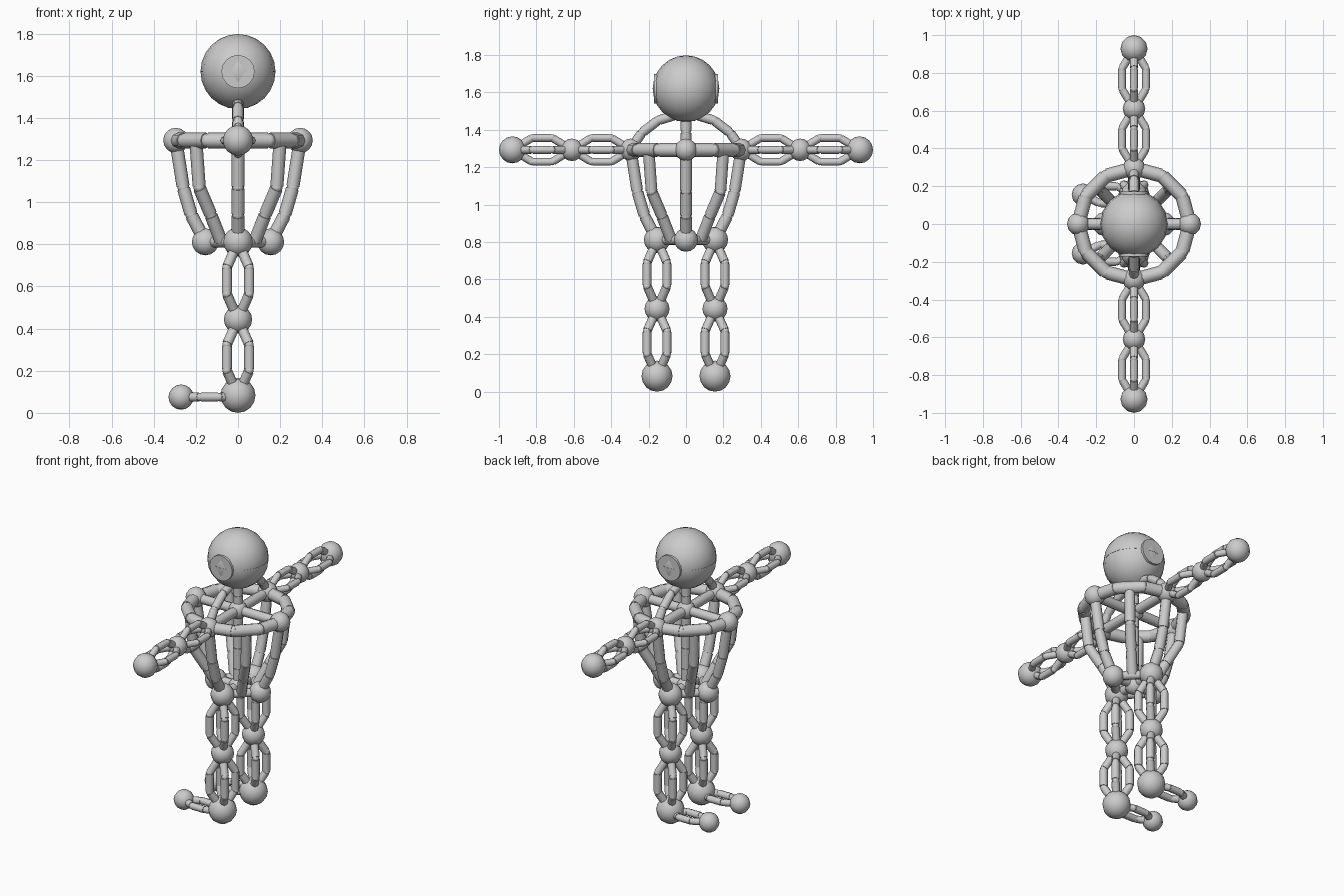
import bpy, bmesh, math
from mathutils import Vector, Matrix

if "Cube" in bpy.data.objects:
    bpy.data.objects.remove(bpy.data.objects["Cube"])

def finish(bm, name, angle=50):
    me = bpy.data.meshes.new(name)
    bm.to_mesh(me)
    bm.free()
    ob = bpy.data.objects.new(name, me)
    bpy.context.collection.objects.link(ob)
    bpy.ops.object.select_all(action='DESELECT')
    ob.select_set(True)
    bpy.context.view_layer.objects.active = ob
    bpy.ops.object.shade_smooth_by_angle(angle=math.radians(angle))
    return ob

def ball(bm, p, r, seg=12, rings=8):
    bmesh.ops.create_uvsphere(bm, u_segments=seg, v_segments=rings, radius=r,
                              matrix=Matrix.Translation(Vector(p)))

def rod(bm, a, b, r, n=8):
    a, b = Vector(a), Vector(b)
    d = b - a
    rot = d.to_track_quat('Z', 'Y').to_matrix().to_4x4()
    bmesh.ops.create_cone(bm, cap_ends=True, segments=n, radius1=r, radius2=r,
                          depth=d.length, matrix=Matrix.Translation((a + b) / 2) @ rot)

def chain(bm, pts, r):
    # rods with small gaps, linked by narrower knuckles
    pts = [Vector(p) for p in pts]
    for a, b in zip(pts, pts[1:]):
        g = (b - a).normalized() * 0.006
        rod(bm, a + g, b - g, r)
    for p in pts[1:-1]:
        ball(bm, p, r * 0.9, 8, 6)

def bundle(bm, a, b, offsets, r):
    # strands bulging between two joints
    a, b = Vector(a), Vector(b)
    for o in offsets:
        o = Vector(o)
        chain(bm, [a, a.lerp(b, 0.33) + o, a.lerp(b, 0.67) + o, b], r)

CZ, PZ = 1.293, 0.812      # chest and pelvis heights
CR, PR = 0.295, 0.155      # chest and pelvis radii

def polar(r, deg, z):
    t = math.radians(deg)
    return Vector((r * math.cos(t), r * math.sin(t), z))

# Head with ear discs and seam
bm = bmesh.new()
ball(bm, (0, 0, 1.62), 0.178, 16, 12)
rod(bm, (0, 0, 1.617), (0, 0, 1.623), 0.179, 16)
finish(bm, "head")
bm = bmesh.new()
rod(bm, (0, -0.171, 1.62), (0, 0.171, 1.62), 0.079, 16)
finish(bm, "ears")

# Neck and spine
bm = bmesh.new()
chain(bm, [(0, 0, CZ), (0, 0, 1.39), (0, 0, 1.5)], 0.029)
finish(bm, "neck")
bm = bmesh.new()
chain(bm, [(0, 0, PZ), (0, 0, 0.93), (0, 0, 1.06), (0, 0, 1.18), (0, 0, CZ)], 0.029)
finish(bm, "spine")

# Chest ring with spokes and joints
bm = bmesh.new()
chain(bm, [polar(CR, 30 * i, CZ) for i in range(13)], 0.037)
finish(bm, "chest_ring")
bm = bmesh.new()
ball(bm, (0, 0, CZ), 0.055)
for i in range(4):
    rod(bm, (0, 0, CZ), polar(CR, 90 * i, CZ), 0.03)
    ball(bm, polar(CR, 90 * i, CZ), 0.06)
finish(bm, "chest_spokes")

# Pelvis square with spokes and joints
bm = bmesh.new()
ball(bm, (0, 0, PZ - 0.005), 0.055)
for i in range(4):
    p, q = polar(PR, 90 * i, PZ), polar(PR, 90 * i + 90, PZ)
    rod(bm, (0, 0, PZ), p, 0.028)
    rod(bm, p, q, 0.026)
    ball(bm, p, 0.064)
finish(bm, "pelvis")

# Ribs from chest ring down to pelvis
bm = bmesh.new()
for i in range(8):
    k = 0.72 if i % 2 else 1.0
    profile = [(CR * (0.96 if i % 2 else 1), CZ), (0.26, 1.07),
               (0.222 - (0.04 if i % 2 else 0), 0.94), (PR * k, PZ)]
    chain(bm, [polar(r, 45 * i, z) for r, z in profile], 0.031)
finish(bm, "ribs")

for s, side in ((-1, "right"), (1, "left")):
    # Shoulder arch up to the neck
    bm = bmesh.new()
    chain(bm, [(0, s * y, z) for y, z in
               ((0.295, 1.3), (0.235, 1.385), (0.15, 1.45), (0.02, 1.49))], 0.026)
    finish(bm, side + "_shoulder_arch")

    # Arm strands, elbow and hand
    w = 0.064
    plus = [(w, 0, 0), (-w, 0, 0), (0, 0, w), (0, 0, -w)]
    shoulder, elbow, hand = [(0, s * y, CZ) for y in (0.295, 0.61, 0.928)]
    bm = bmesh.new()
    bundle(bm, shoulder, elbow, plus, 0.021)
    bundle(bm, elbow, hand, plus, 0.021)
    ball(bm, elbow, 0.06)
    finish(bm, side + "_arm")
    bm = bmesh.new()
    ball(bm, hand, 0.072)
    finish(bm, side + "_hand")

    # Leg strands, knee and ankle
    w = 0.053
    diag = [(i * w, j * w, 0) for i in (-1, 1) for j in (-1, 1)]
    hip, knee, ankle = [(0, s * PR, z) for z in (PZ, 0.443, 0.083)]
    bm = bmesh.new()
    bundle(bm, hip, knee, diag, 0.024)
    bundle(bm, knee, ankle, diag, 0.024)
    ball(bm, hip, 0.07)
    ball(bm, knee, 0.067)
    ball(bm, ankle, 0.083)
    finish(bm, side + "_leg")

    # Foot strands and toe
    toe = (-0.27, s * PR, 0.075)
    bm = bmesh.new()
    bundle(bm, (0, s * PR, 0.075), toe, [(0, 0.045, 0), (0, -0.045, 0)], 0.022)
    ball(bm, toe, 0.06)
    finish(bm, side + "_foot")
